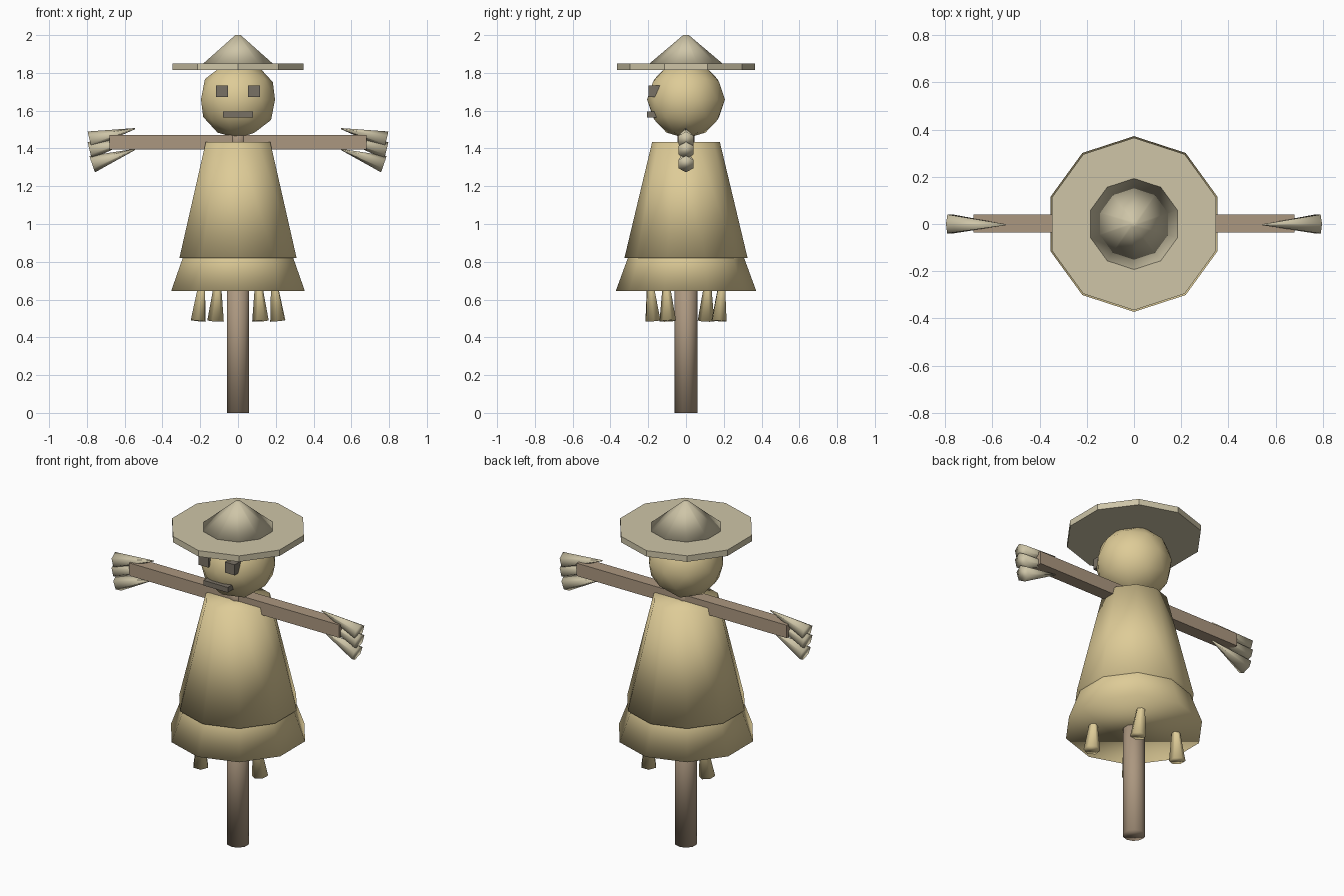
import bpy
from mathutils import Vector

old = bpy.data.objects.get("Cube")
if old:
    bpy.data.objects.remove(old, do_unlink=True)


def material(name, rgb):
    m = bpy.data.materials.new(name)
    m.use_nodes = True
    m.diffuse_color = (*rgb, 1)
    m.node_tree.nodes["Principled BSDF"].inputs["Base Color"].default_value = (*rgb, 1)
    return m


STRAW = material("yellow_straw", (0.73, 0.60, 0.31))
PALE = material("pale_straw", (0.62, 0.56, 0.39))
WOOD = material("weathered_wood", (0.41, 0.31, 0.215))
DARK = material("charcoal", (0.19, 0.165, 0.13))


def finish(name, mat, smooth):
    obj = bpy.context.object
    obj.name = name
    obj.data.materials.append(mat)
    if smooth:
        bpy.ops.object.shade_smooth()
    return obj


def cone(name, mat, start, end, r1, r2, sides=10, smooth=True):
    """Tapered prism running from start to end."""
    a, b = Vector(start), Vector(end)
    axis = b - a
    bpy.ops.mesh.primitive_cone_add(vertices=sides, radius1=r1, radius2=r2,
                                    depth=axis.length, location=(a + b) / 2)
    if axis.x or axis.y:
        bpy.context.object.rotation_euler = axis.to_track_quat('Z', 'Y').to_euler()
    return finish(name, mat, smooth)


def box(name, mat, centre, size):
    bpy.ops.mesh.primitive_cube_add(size=1, location=centre)
    bpy.context.object.scale = size
    return finish(name, mat, False)


def upright(name, mat, z1, z2, r1, r2, **kw):
    return cone(name, mat, (0, 0, z1), (0, 0, z2), r1, r2, **kw)


# Wooden frame
upright("pole", WOOD, 0, 0.8, 0.061, 0.061)
upright("neck", WOOD, 1.38, 1.5, 0.046, 0.046)
box("crossbeam", WOOD, (0, 0.002, 1.433), (1.36, 0.075, 0.075))

# Straw coat and skirt
upright("coat", STRAW, 0.82, 1.435, 0.326, 0.179)
upright("skirt", STRAW, 0.645, 0.95, 0.372, 0.26)

# Head with a faceted outline
bpy.ops.mesh.primitive_ico_sphere_add(subdivisions=2, radius=0.206, location=(0, 0, 1.659))
finish("head", STRAW, True)

# Face
for side, label in ((1, "left"), (-1, "right")):
    box(label + "_eye", DARK, (side * 0.085, -0.165, 1.703), (0.062, 0.065, 0.062))
box("mouth", DARK, (0, -0.175, 1.58), (0.158, 0.065, 0.03))

# Hat
upright("hat_brim", PALE, 1.815, 1.85, 0.365, 0.365, smooth=False)
upright("hat_crown", PALE, 1.848, 2.0, 0.195, 0.015)

# Straw fingers: tip height, outer x, outer height for each
for side, label in ((1, "left"), (-1, "right")):
    for finger, (tip, x, z) in (("upper", (1.505, 0.785, 1.445)),
                                ("middle", (1.45, 0.785, 1.39)),
                                ("lower", (1.395, 0.772, 1.317))):
        cone(f"{label}_{finger}_straw", PALE, (side * x, 0, z),
             (side * 0.545, -0.003, tip), 0.046, 0.003, sides=6)

# Straw tufts hanging under the skirt
for i, (x, y) in enumerate(((0.11, 0.19), (-0.195, 0.115), (-0.11, -0.19), (0.195, -0.105))):
    cone(f"hanging_straw_{i + 1}", STRAW, (x * 1.08, y * 0.92, 0.487),
         (x * 0.92, y * 1.05, 0.81), 0.044, 0.002, sides=6)
